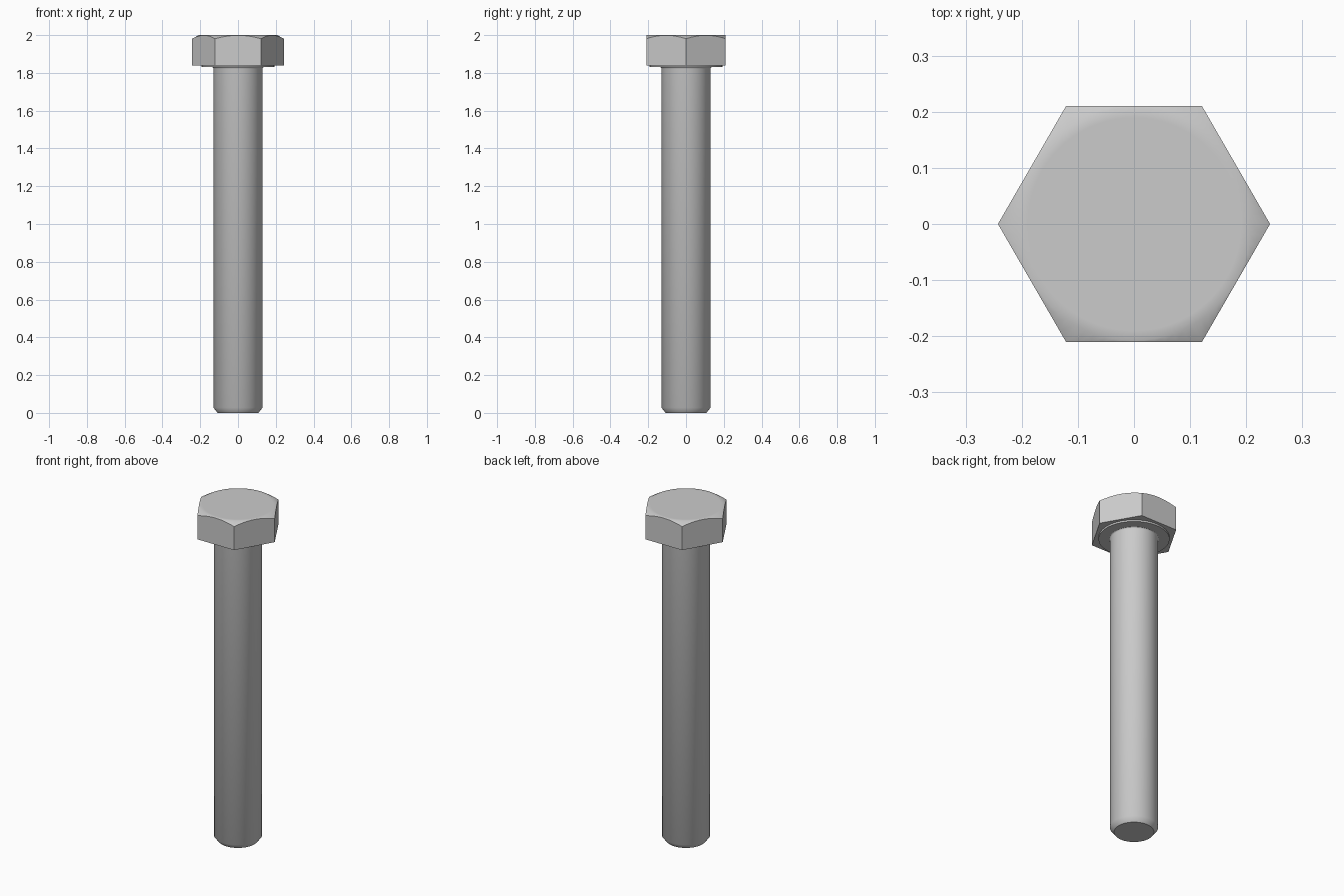
import bpy, bmesh
from math import pi, cos, sin, tan, radians

cube = bpy.data.objects.get("Cube")
if cube:
    bpy.data.objects.remove(cube, do_unlink=True)

SEG = 72
FLAT = 0.21          # half the width across the flats
CROWN = 0.208        # radius where the top chamfer starts

steel = bpy.data.materials.new("steel grey")
steel.use_nodes = True
colour = (0.6, 0.6, 0.6, 1)
steel.diffuse_color = colour
steel.node_tree.nodes["Principled BSDF"].inputs["Base Color"].default_value = colour


def circle(r, z):
    return [(r * cos(2 * pi * i / SEG), r * sin(2 * pi * i / SEG), z) for i in range(SEG)]


def hexagon(height):
    """Hexagon with corners on the x axis; height(radius) gives z."""
    points = []
    for i in range(SEG):
        a = 2 * pi * i / SEG
        r = FLAT / cos(a % (pi / 3) - pi / 6)
        points.append((r * cos(a), r * sin(a), height(r)))
    return points


def stack(name, rings):
    """Skin rings from bottom to top and cap both ends."""
    bm = bmesh.new()
    loops = [[bm.verts.new(p) for p in ring] for ring in rings]
    for low, high in zip(loops, loops[1:]):
        for i in range(SEG):
            j = (i + 1) % SEG
            bm.faces.new((low[i], low[j], high[j], high[i]))
    bm.faces.new(loops[0][::-1])
    bm.faces.new(loops[-1])
    mesh = bpy.data.meshes.new(name)
    bm.to_mesh(mesh)
    bm.free()
    mesh.materials.append(steel)
    obj = bpy.data.objects.new(name, mesh)
    bpy.context.collection.objects.link(obj)
    bpy.ops.object.select_all(action="DESELECT")
    obj.select_set(True)
    bpy.context.view_layer.objects.active = obj
    bpy.ops.object.shade_smooth_by_angle(angle=radians(40))
    return obj


# Hexagonal head with a conical chamfer trimming its upper corners
stack("hex_head", [
    hexagon(lambda r: 1.84),
    hexagon(lambda r: 2 - (r - CROWN) * tan(radians(29))),
    circle(CROWN, 2),
    circle(0.19, 2),
])

# Thin round bearing face under the head
stack("washer_face", [circle(0.192, 1.83), circle(0.192, 1.845)])

# Plain round shank with a chamfered tip and a small fillet at the head
fillet = [circle(0.139 - 0.009 * cos(a), 1.822 + 0.009 * sin(a))
          for a in (0, pi / 6, pi / 3, pi / 2)]
stack("shank", [circle(0.108, 0), circle(0.13, 0.028)] + fillet)
